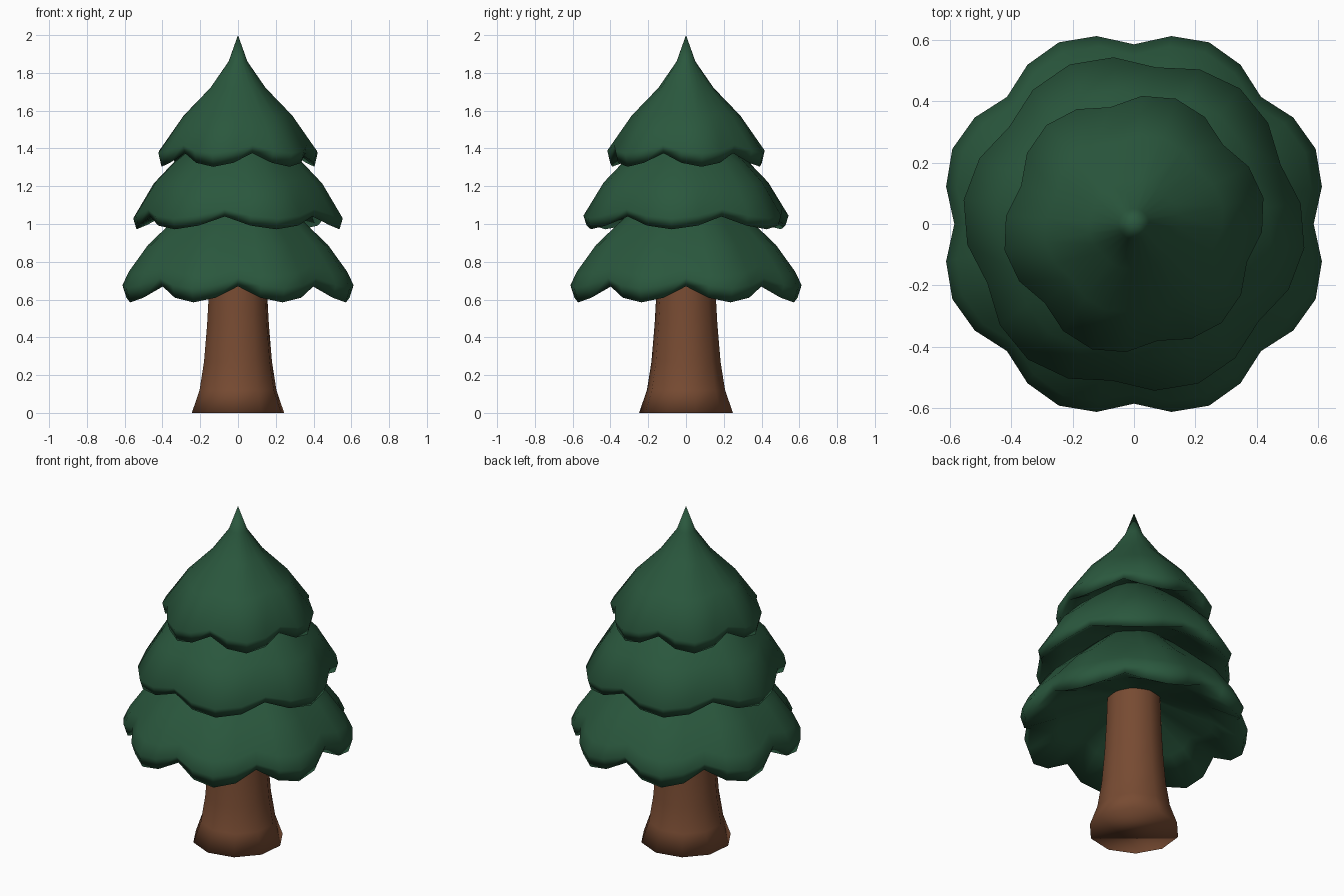
import bpy, math

if "Cube" in bpy.data.objects:
    bpy.data.objects.remove(bpy.data.objects["Cube"])


def make_material(name, color):
    m = bpy.data.materials.new(name)
    m.diffuse_color = (*color, 1)
    m.use_nodes = True
    m.node_tree.nodes["Principled BSDF"].inputs["Base Color"].default_value = m.diffuse_color
    return m


green = make_material("pine green", (0.023, 0.096, 0.047))
brown = make_material("bark brown", (0.185, 0.07, 0.032))


def lathe(name, rings, count, start, lobes, mat, tip=None, cap=False):
    """Skin rings of (notch radius, lobe radius, notch z, lobe z)."""
    verts, faces = [], []
    per_lobe = count // lobes if lobes else 1
    for rn, rp, zn, zp in rings:
        for i in range(count):
            a = math.radians(start) + 2 * math.pi * i / count
            w = math.sin(math.pi * (i % per_lobe) / per_lobe)
            r, z = rn + (rp - rn) * w, zn + (zp - zn) * w
            verts.append((r * math.cos(a), r * math.sin(a), z))
    for k in range(len(rings) - 1):
        for i in range(count):
            j = (i + 1) % count
            faces.append((k * count + i, k * count + j,
                          (k + 1) * count + j, (k + 1) * count + i))
    if tip is not None:
        verts.append((0, 0, tip))
        last = (len(rings) - 1) * count
        faces += [(last + i, last + (i + 1) % count, len(verts) - 1)
                  for i in range(count)]
    if cap:
        faces.append(tuple(reversed(range(count))))
    mesh = bpy.data.meshes.new(name)
    mesh.from_pydata(verts, [], faces)
    mesh.materials.append(mat)
    for p in mesh.polygons:
        p.use_smooth = True
    ob = bpy.data.objects.new(name, mesh)
    bpy.context.collection.objects.link(ob)
    return ob


# trunk: ten-sided, flared at the foot
trunk = [(0.25, 0), (0.208, 0.12), (0.184, 0.27), (0.167, 0.47),
         (0.157, 0.65), (0.15, 0.84)]
lathe("trunk", [(r, r, z, z) for r, z in trunk], 10, -96, 0, brown, cap=True)

# lower branches: eight lobes; rings run from the underside over the rim to the top
lathe("lower_branches", [
    (0.13, 0.13, 0.82, 0.82),
    (0.40, 0.44, 0.735, 0.70),
    (0.565, 0.618, 0.67, 0.585),
    (0.585, 0.640, 0.715, 0.66),
    (0.55, 0.605, 0.78, 0.735),
    (0.45, 0.50, 0.90, 0.885),
    (0.35, 0.375, 1.0, 1.0),
    (0.15, 0.15, 1.2, 1.2)], 32, 0, 8, green, 1.25)

# middle branches: six lobes
lathe("middle_branches", [
    (0.12, 0.12, 1.17, 1.17),
    (0.36, 0.40, 1.10, 1.07),
    (0.50, 0.543, 1.04, 0.972),
    (0.515, 0.560, 1.08, 1.03),
    (0.41, 0.45, 1.235, 1.215),
    (0.32, 0.345, 1.325, 1.325),
    (0.13, 0.13, 1.50, 1.50)], 24, -98, 6, green, 1.55)

# top branches: six lobes drawn up to a point
lathe("top_branches", [
    (0.08, 0.08, 1.50, 1.50),
    (0.25, 0.28, 1.435, 1.41),
    (0.375, 0.413, 1.375, 1.303),
    (0.388, 0.430, 1.42, 1.375),
    (0.27, 0.295, 1.585, 1.57),
    (0.14, 0.15, 1.72, 1.72),
    (0.05, 0.05, 1.86, 1.86)], 24, -78.5, 6, green, 2.0)
